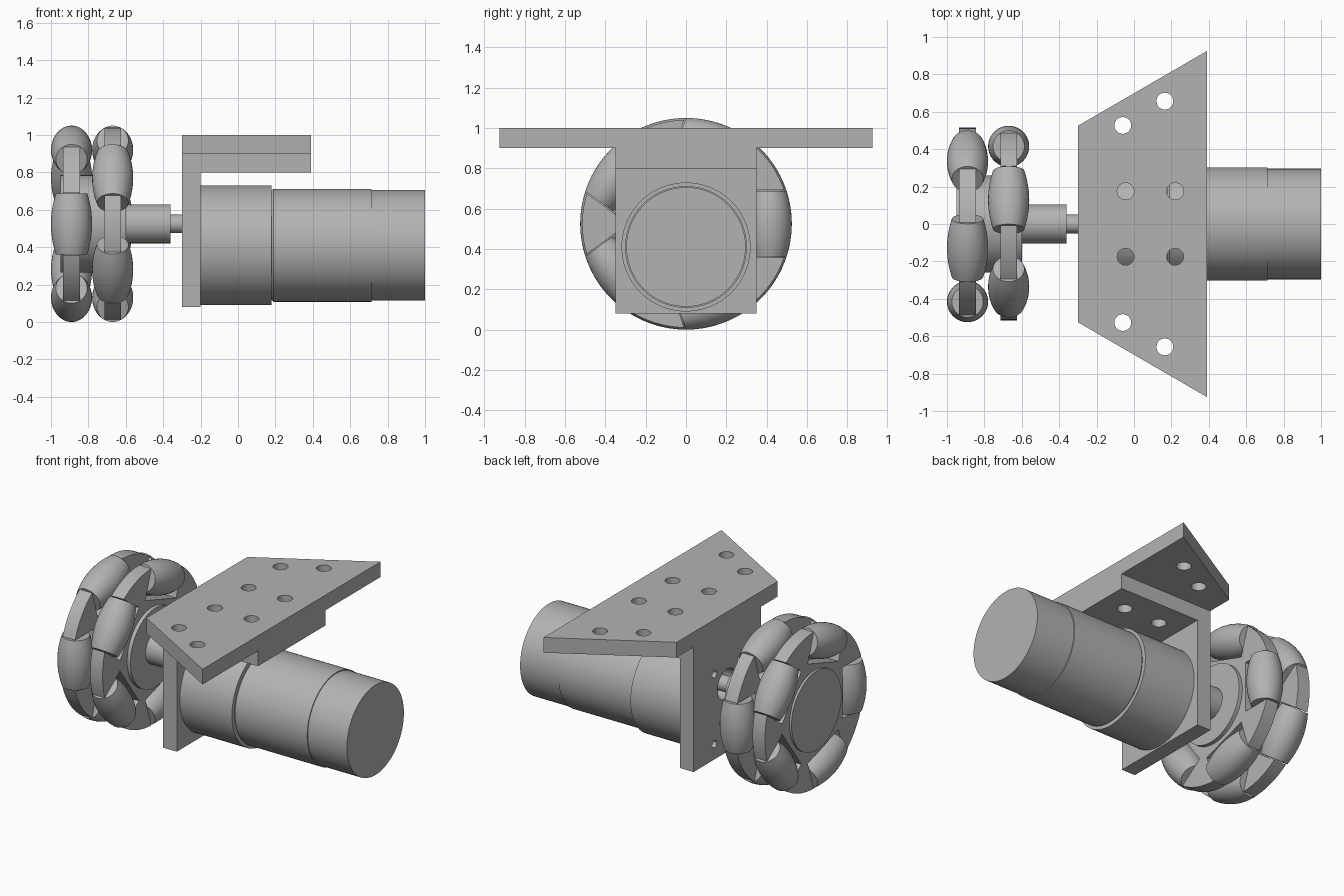
import bpy, bmesh, math
from mathutils import Matrix, Vector

cube = bpy.data.objects.get("Cube")
if cube:
    bpy.data.objects.remove(cube, do_unlink=True)

GREY = (0.45, 0.45, 0.45, 1)
grey = bpy.data.materials.new("plain grey")
grey.use_nodes = True
grey.diffuse_color = GREY
grey.node_tree.nodes["Principled BSDF"].inputs["Base Color"].default_value = GREY

WHEEL_Z, MOTOR_Z = 0.525, 0.41
WHEEL_R, ROLLER_AXIS, ROLLER_HALF = 0.525, 0.415, 0.163
made = []


def finish(name, bm):
    bmesh.ops.recalc_face_normals(bm, faces=bm.faces)
    mesh = bpy.data.meshes.new(name)
    bm.to_mesh(mesh)
    bm.free()
    mesh.materials.append(grey)
    ob = bpy.data.objects.new(name, mesh)
    bpy.context.collection.objects.link(ob)
    made.append(ob)
    return ob


def lathe(name, profile, matrix, segs=64):
    """Turn (x, radius) points around the x axis, with flat end caps."""
    bm = bmesh.new()
    rings = []
    for x, r in profile:
        rings.append([bm.verts.new(matrix @ Vector((x, r * math.cos(t), r * math.sin(t))))
                      for t in (math.tau * i / segs for i in range(segs))])
    for a, b in zip(rings, rings[1:]):
        for i in range(segs):
            j = (i + 1) % segs
            bm.faces.new((a[i], a[j], b[j], b[i]))
    bm.faces.new(rings[0])
    bm.faces.new(rings[-1])
    return finish(name, bm)


def prism(name, points, offset):
    """Extrude a flat outline along an offset."""
    bm = bmesh.new()
    face = bm.faces.new([bm.verts.new(p) for p in points])
    new = bmesh.ops.extrude_face_region(bm, geom=[face])["geom"]
    bmesh.ops.translate(bm, vec=offset, verts=[v for v in new if isinstance(v, bmesh.types.BMVert)])
    return finish(name, bm)


def drill(ob, holes, axis):
    """Cut round holes, given as (centre, radius), along an axis."""
    bm = bmesh.new()
    turn = Matrix.Rotation(math.pi / 2, 4, 'Y') if axis == 'X' else Matrix()
    for centre, r in holes:
        bmesh.ops.create_cone(bm, cap_ends=True, segments=32, radius1=r, radius2=r,
                              depth=0.3, matrix=Matrix.Translation(centre) @ turn)
    cutter = finish("hole_cutter", bm)
    cutter.hide_render = True
    mod = ob.modifiers.new("holes", 'BOOLEAN')
    mod.object = cutter
    mod.operation = 'DIFFERENCE'
    mod.solver = 'EXACT'
    bpy.context.view_layer.objects.active = ob
    bpy.ops.object.modifier_apply(modifier=mod.name)
    made.remove(cutter)
    bpy.data.objects.remove(cutter, do_unlink=True)


# Mounting bracket: sloped top plate, support plate and upright motor plate
inner = [(Vector((x, s * 0.175, 0.9)), 0.045) for x in (-0.045, 0.22) for s in (-1, 1)]
outer = [(Vector((x, s * y, 0.95)), 0.045) for x, y in ((-0.06, 0.527), (0.165, 0.657)) for s in (-1, 1)]
top = prism("top_plate", [(-0.3, -0.525, 0.9), (0.39, -0.925, 0.9),
                          (0.39, 0.925, 0.9), (-0.3, 0.525, 0.9)], (0, 0, 0.1))
drill(top, inner + outer, 'Z')
support = prism("support_plate", [(-0.2, -0.35, 0.8), (0.39, -0.35, 0.8),
                                  (0.39, 0.35, 0.8), (-0.2, 0.35, 0.8)], (0, 0, 0.1))
drill(support, inner, 'Z')
upright = prism("motor_plate", [(-0.3, -0.35, 0.08), (-0.3, 0.35, 0.08),
                                (-0.3, 0.35, 0.9), (-0.3, -0.35, 0.9)], (0.1, 0, 0))
screws = [(Vector((-0.25, s * 0.132, MOTOR_Z + t * 0.23)), 0.024) for s in (-1, 1) for t in (-1, 1)]
drill(upright, screws + [(Vector((-0.25, 0, WHEEL_Z)), 0.1)], 'X')

# Motor with gearbox, body and end cover
motor = Matrix.Translation((0, 0, MOTOR_Z))
lathe("gearbox", [(-0.2, 0.32), (0.18, 0.32)], motor, 96)
lathe("motor_body", [(0.18, 0.292), (0.19, 0.302), (0.715, 0.302)], motor, 96)
lathe("motor_cover", [(0.715, 0.296), (1.0, 0.296)], motor, 96)

# Drive shaft, collar and wheel core
axle = Matrix.Translation((0, 0, WHEEL_Z))
lathe("drive_shaft", [(-0.5, 0.05), (-0.2, 0.05)], axle, 32)
lathe("shaft_collar", [(-0.62, 0.104), (-0.36, 0.104)], axle, 48)
lathe("wheel_core", [(-0.95, 0.26), (-0.6, 0.26)], axle, 64)


def hub_outline(x, start):
    """Disc outline with five square slots for the rollers."""
    pts = []
    half, floor, rim = ROLLER_HALF + 0.005, 0.29, 0.515
    edge = math.asin(half / rim)
    step = math.tau / 5
    for k in range(5):
        a = start + k * step
        c, s = math.cos(a), math.sin(a)
        for t in (-half, half):
            pts.append((x, floor * c - t * s, WHEEL_Z + floor * s + t * c))
        for i in range(9):
            b = a + edge + (step - 2 * edge) * i / 8
            pts.append((x, rim * math.cos(b), WHEEL_Z + rim * math.sin(b)))
    return pts


# Two staggered rows of barrel rollers in slotted hubs
barrel = []
for i in range(13):
    t = ROLLER_HALF * (i / 6 - 1)
    barrel.append((t, math.sqrt(WHEEL_R ** 2 - t * t) - ROLLER_AXIS))

for row, x, start in (("outer", -0.89, math.pi), ("inner", -0.67, 0)):
    prism(row + "_hub", hub_outline(x - 0.045, start), (0.09, 0, 0))
    for k in range(5):
        turn = Matrix.Rotation(start + k * math.tau / 5, 4, 'X')
        place = (Matrix.Translation((x, 0, WHEEL_Z)) @ turn
                 @ Matrix.Translation((0, ROLLER_AXIS, 0)) @ Matrix.Rotation(-math.pi / 2, 4, 'Y'))
        lathe(f"{row}_roller_{k + 1}", barrel, place, 40)

# Smooth the round surfaces and keep crisp edges
bpy.ops.object.select_all(action='DESELECT')
for ob in made:
    ob.select_set(True)
bpy.context.view_layer.objects.active = made[0]
bpy.ops.object.shade_smooth_by_angle(angle=math.radians(30))
